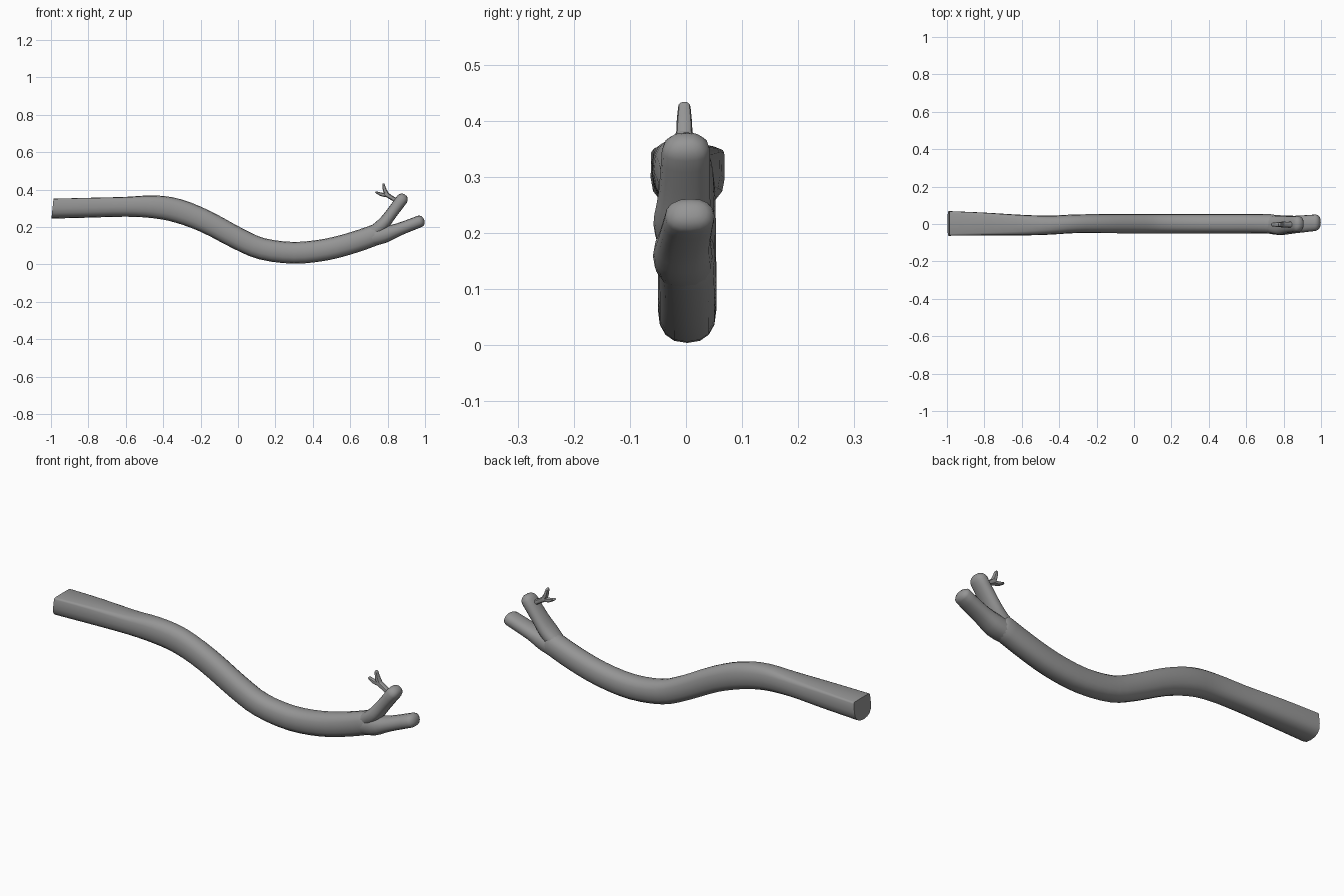
import bpy
import bmesh
import math
from mathutils import Vector

cube = bpy.data.objects.get("Cube")
if cube:
    bpy.data.objects.remove(cube)

bark = bpy.data.materials.new("grey bark")
bark.use_nodes = True
grey = (0.3, 0.3, 0.3, 1)
bark.diffuse_color = grey
bark.node_tree.nodes["Principled BSDF"].inputs["Base Color"].default_value = grey


def power(v, e):
    return math.copysign(abs(v) ** e, v)


def spline(stations, steps):
    """Catmull-Rom through stations of (x, y, z, half width, half depth, flat top)."""
    out = []
    last = len(stations) - 1
    for i in range(last):
        a, b, c, d = (stations[min(max(i + k, 0), last)] for k in (-1, 0, 1, 2))
        for s in range(steps):
            t = s / steps
            out.append([0.5 * (2 * q + (r - p) * t + (2 * p - 5 * q + 4 * r - w) * t ** 2
                               + (3 * q - p - 3 * r + w) * t ** 3)
                        for p, q, r, w in zip(a, b, c, d)])
    out.append(list(stations[-1]))
    return out


def limb(name, stations, sides=16, steps=3, cap=0.0, lean=0.0):
    """Sweep an oval section; cap is the length of a rounded far end."""
    rings = spline(stations, steps)
    if cap:
        end = rings[-1]
        way = (Vector(end[:3]) - Vector(rings[-2][:3])).normalized()
        for angle in (25, 50, 72):
            a = math.radians(angle)
            pos = Vector(end[:3]) + way * cap * math.sin(a)
            rings.append([*pos, end[3] * math.cos(a), end[4] * math.cos(a), end[5]])
    bm = bmesh.new()
    loops = []
    for i, (x, y, z, wide, deep, flat) in enumerate(rings):
        before, after = rings[max(i - 1, 0)], rings[min(i + 1, len(rings) - 1)]
        way = Vector((after[0] - before[0], 0, after[2] - before[2])).normalized()
        up = Vector((-way.z, 0, way.x))
        loop = []
        for k in range(sides):
            a = 2 * math.pi * k / sides
            e = 0.85 - (0.68 * flat if math.sin(a) > -0.01 else 0)
            p = (Vector((x, y + wide * power(math.cos(a), e), z))
                 + up * deep * power(math.sin(a), e))
            if i == 0:
                p.x += lean * (p.z - z)
            loop.append(bm.verts.new(p))
        loops.append(loop)
    for a, b in zip(loops, loops[1:]):
        for k in range(sides):
            n = (k + 1) % sides
            bm.faces.new((a[k], a[n], b[n], b[k]))
    bm.faces.new(loops[0])
    bm.faces.new(loops[-1])
    bmesh.ops.recalc_face_normals(bm, faces=bm.faces)
    mesh = bpy.data.meshes.new(name)
    bm.to_mesh(mesh)
    bm.free()
    mesh.materials.append(bark)
    obj = bpy.data.objects.new(name, mesh)
    bpy.context.collection.objects.link(obj)
    bpy.ops.object.select_all(action='DESELECT')
    obj.select_set(True)
    bpy.context.view_layer.objects.active = obj
    bpy.ops.object.shade_smooth_by_angle(angle=math.radians(40))
    return obj


# Main bough: flat-topped cut end, then a round S-curve
limb("main_bough", [
    (-0.992, 0.003, 0.298, 0.066, 0.053, 1),
    (-0.80, 0.0, 0.303, 0.061, 0.053, 0.85),
    (-0.60, -0.006, 0.308, 0.055, 0.053, 0.5),
    (-0.45, -0.006, 0.308, 0.051, 0.061, 0.15),
    (-0.32, 0.001, 0.286, 0.050, 0.064, 0),
    (-0.17, 0.002, 0.228, 0.051, 0.061, 0),
    (0.00, 0.002, 0.138, 0.052, 0.059, 0),
    (0.13, 0.002, 0.083, 0.052, 0.058, 0),
    (0.30, 0.002, 0.062, 0.052, 0.058, 0),
    (0.47, 0.002, 0.079, 0.052, 0.058, 0),
    (0.62, 0.002, 0.118, 0.052, 0.057, 0),
    (0.74, 0.0, 0.160, 0.052, 0.056, 0),
], cap=0.05, lean=0.13)

# Fork: low and high branches
limb("low_branch", [
    (0.70, 0.0, 0.140, 0.048, 0.045, 0),
    (0.78, -0.006, 0.159, 0.053, 0.045, 0),
    (0.86, -0.003, 0.187, 0.047, 0.034, 0),
    (0.972, 0.007, 0.230, 0.044, 0.032, 0),
], cap=0.026)
limb("high_branch", [
    (0.72, -0.002, 0.168, 0.044, 0.036, 0),
    (0.775, -0.007, 0.215, 0.051, 0.034, 0),
    (0.82, -0.003, 0.272, 0.046, 0.031, 0),
    (0.876, 0.0, 0.347, 0.043, 0.032, 0),
], cap=0.032)

# Forked twig
limb("twig_stem", [
    (0.87, -0.002, 0.328, 0.020, 0.018, 0),
    (0.83, -0.003, 0.351, 0.015, 0.012, 0),
    (0.79, -0.003, 0.376, 0.016, 0.014, 0),
], sides=10, cap=0.01)
limb("twig_upper_tip", [
    (0.80, -0.003, 0.368, 0.014, 0.012, 0),
    (0.786, -0.003, 0.394, 0.014, 0.011, 0),
    (0.778, -0.003, 0.425, 0.011, 0.007, 0),
], sides=10, cap=0.009)
limb("twig_lower_tip", [
    (0.80, -0.003, 0.370, 0.014, 0.012, 0),
    (0.768, -0.003, 0.374, 0.013, 0.010, 0),
    (0.742, -0.003, 0.384, 0.010, 0.006, 0),
], sides=10, cap=0.009)
